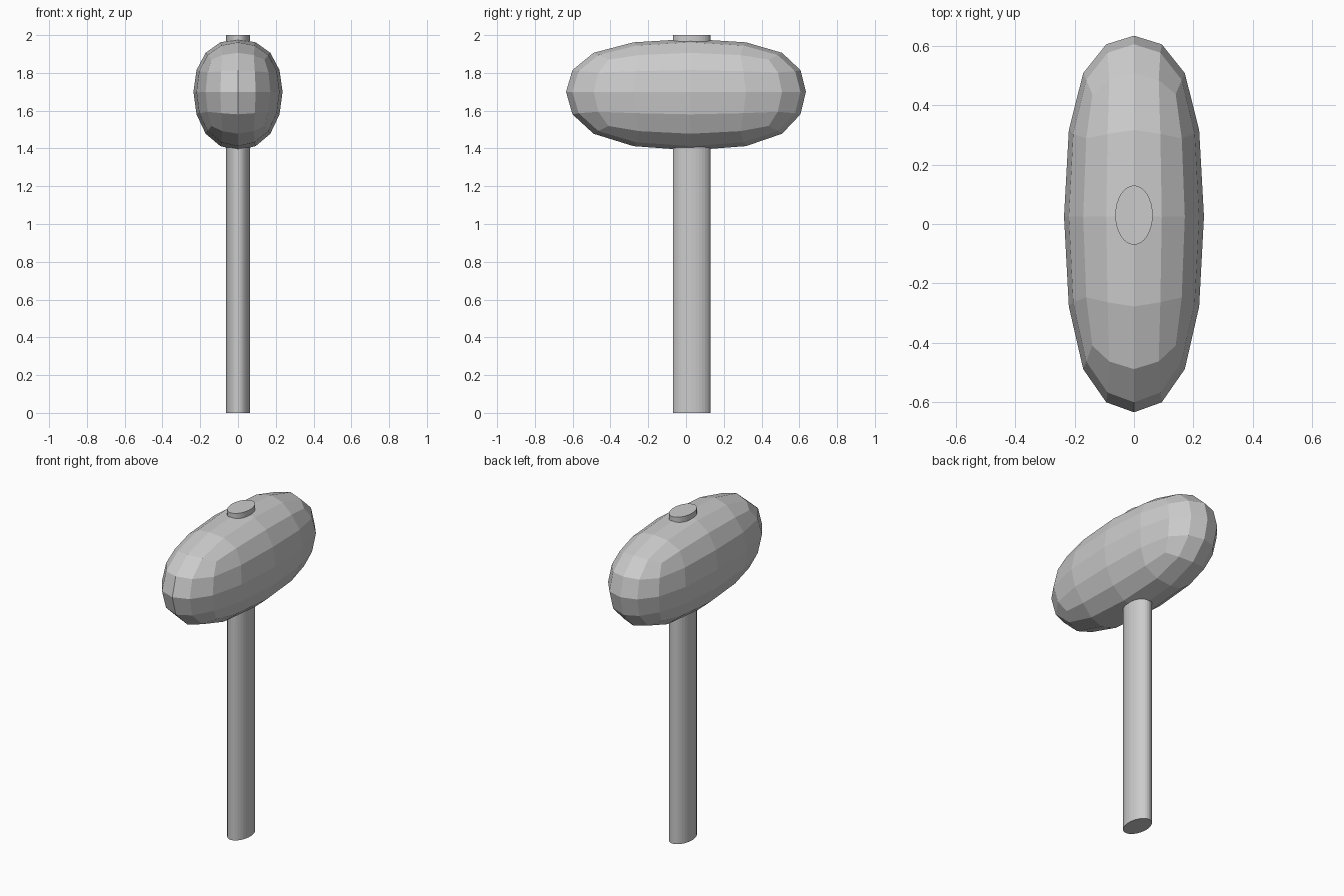
import bpy

if "Cube" in bpy.data.objects:
    bpy.data.objects.remove(bpy.data.objects["Cube"])

# Handle: oval shaft passing right through the head
bpy.ops.mesh.primitive_cylinder_add(vertices=32, radius=1, depth=2, location=(0, 0.03, 1))
handle = bpy.context.object
handle.name = "handle"
handle.scale = (0.063, 0.1, 1)
bpy.ops.object.transform_apply(location=False, rotation=False, scale=True)

# Head: rounded low-poly block, a subdivided cube
bpy.ops.mesh.primitive_cube_add(size=2)
head = bpy.context.object
head.name = "head"
sub = head.modifiers.new("Rounding", 'SUBSURF')
sub.levels = sub.render_levels = 2
bpy.ops.object.modifier_apply(modifier=sub.name)

# Stretch to size, fuller towards the ends, with the middle slightly off-centre
top = max(v.co.z for v in head.data.vertices)
for v in head.data.vertices:
    x, y, z = v.co / top
    y += 0.3 * y * (1 - abs(y))
    v.co = (0.236 * x,
            0.635 * y + 0.025 * (1 - y * y),
            1.685 + 0.295 * z + 0.015 * (1 - z * z))

for obj in (handle, head):
    for p in obj.data.polygons:
        p.use_smooth = False
